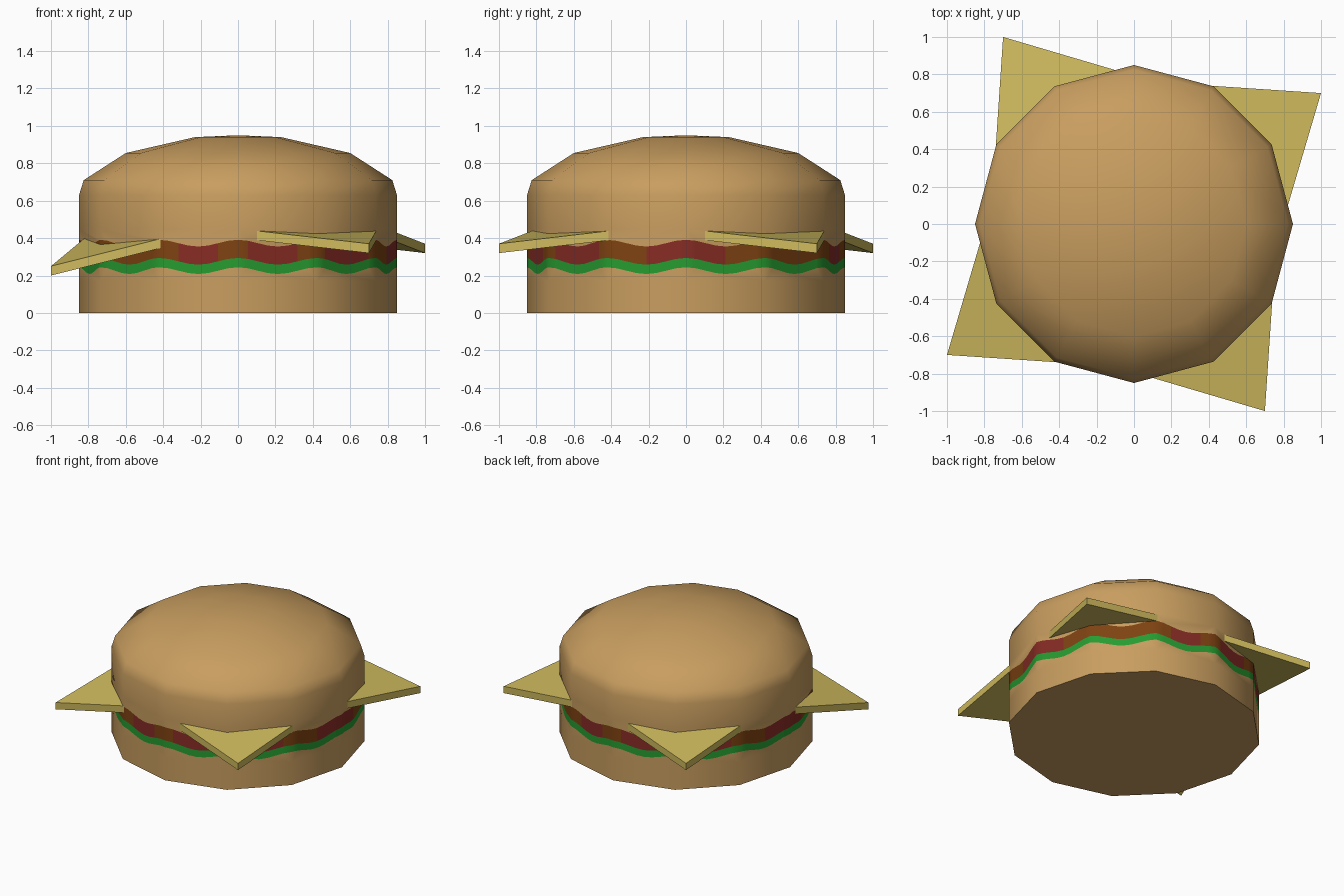
import bpy, math
from mathutils import Matrix, Vector

if "Cube" in bpy.data.objects:
    bpy.data.objects.remove(bpy.data.objects["Cube"])

SIDES, CUTS, R = 12, 8, 0.85


def material(name, rgb):
    m = bpy.data.materials.new(name)
    m.diffuse_color = (*rgb, 1)
    m.use_nodes = True
    m.node_tree.nodes["Principled BSDF"].inputs["Base Color"].default_value = m.diffuse_color
    return m


BUN = material("bread tan", (0.58, 0.34, 0.115))
CHEESE = material("cheese yellow", (0.62, 0.49, 0.11))
MEAT = material("meat brown", (0.21, 0.055, 0.006))
TOMATO = material("tomato red", (0.24, 0.025, 0.018))
GREEN = material("lettuce green", (0.02, 0.33, 0.03))


def make(name, verts, faces, mats, smooth=True):
    me = bpy.data.meshes.new(name)
    me.from_pydata(verts, [], faces)
    for m in mats:
        me.materials.append(m)
    ob = bpy.data.objects.new(name, me)
    bpy.context.collection.objects.link(ob)
    if smooth:
        bpy.ops.object.select_all(action='DESELECT')
        ob.select_set(True)
        bpy.context.view_layer.objects.active = ob
        bpy.ops.object.shade_smooth_by_angle(angle=math.radians(50))
    return ob


def ring(r, z):
    """Twelve-sided ring."""
    return [Vector((r * math.cos(i * math.tau / SIDES), r * math.sin(i * math.tau / SIDES), z))
            for i in range(SIDES)]


def wavy(z):
    """Same outline, cut finely, rising at each corner and dipping between."""
    base, out = ring(R, z), []
    for i in range(SIDES):
        for k in range(CUTS):
            p = base[i].lerp(base[(i + 1) % SIDES], k / CUTS)
            p.z += 0.018 * math.cos(math.tau * k / CUTS)
            out.append(p)
    return out


def skin(rings, cap_bottom=False, cap_top=False):
    """Join rings from low to high; a fine ring meets a coarse one with one face per side."""
    verts, faces, starts = [], [], []
    for r in rings:
        starts.append(len(verts))
        verts += r
    for a in range(len(rings) - 1):
        na, nb = len(rings[a]), len(rings[a + 1])
        n = min(na, nb)
        for i in range(n):
            lo = [starts[a] + (i * na // n + k) % na for k in range(na // n + 1)]
            hi = [starts[a + 1] + (i * nb // n + k) % nb for k in range(nb // n + 1)]
            faces.append(lo + hi[::-1])
    if cap_bottom:
        faces.append(list(range(len(rings[0])))[::-1])
    if cap_top:
        n, s = len(rings[-1]), starts[-1]
        verts.append(Vector((0, 0, 0.95)))
        faces += [(s + i, s + (i + 1) % n, len(verts) - 1) for i in range(n)]
    return verts, faces


# Layer boundaries
Z_LEAF, Z_MEAT, Z_TOP = 0.226, 0.276, 0.373

# Buns
make("bottom_bun", *skin([ring(R, 0), ring(R, 0.17), wavy(Z_LEAF)], cap_bottom=True), [BUN])
dome = [(R, 0.45), (R, 0.63), (0.825, 0.71), (0.60, 0.855), (0.23, 0.94)]
make("top_bun", *skin([wavy(Z_TOP)] + [ring(r, z) for r, z in dome], cap_top=True), [BUN])

# Lettuce and meat bands
make("lettuce", *skin([wavy(Z_LEAF), wavy(Z_MEAT)]), [GREEN])
meat = make("meat_and_tomato", *skin([wavy(Z_MEAT), wavy(Z_TOP)]), [MEAT, TOMATO])

# Tomato patches repeat on opposite sides
patches = [(0, 15), (66, 82), (92, 113), (125, 145), (165, 180)]
for f in meat.data.polygons:
    a = math.degrees(math.atan2(f.center.y, f.center.x)) % 180
    f.material_index = int(any(lo < a < hi for lo, hi in patches))

# Four drooping cheese corners; the front left one hangs lower
for name, turn, z_tip, z_root in (("front_right", 0, 0.37, 0.44), ("back_right", 90, 0.37, 0.44),
                                  ("back_left", 180, 0.37, 0.44), ("front_left", 270, 0.25, 0.40)):
    top = [Vector((0.70, -1.0, z_tip)), Vector((0.74, -0.40, z_root)), Vector((0.09, -0.82, z_root))]
    rot = Matrix.Rotation(math.radians(turn), 3, 'Z')
    top = [rot @ p for p in top]
    low = [p - Vector((0, 0, 0.05)) for p in top]
    faces = [(0, 1, 2), (5, 4, 3)] + [(i + 3, (i + 1) % 3 + 3, (i + 1) % 3, i) for i in range(3)]
    make("cheese_" + name, top + low, faces, [CHEESE], smooth=False)
